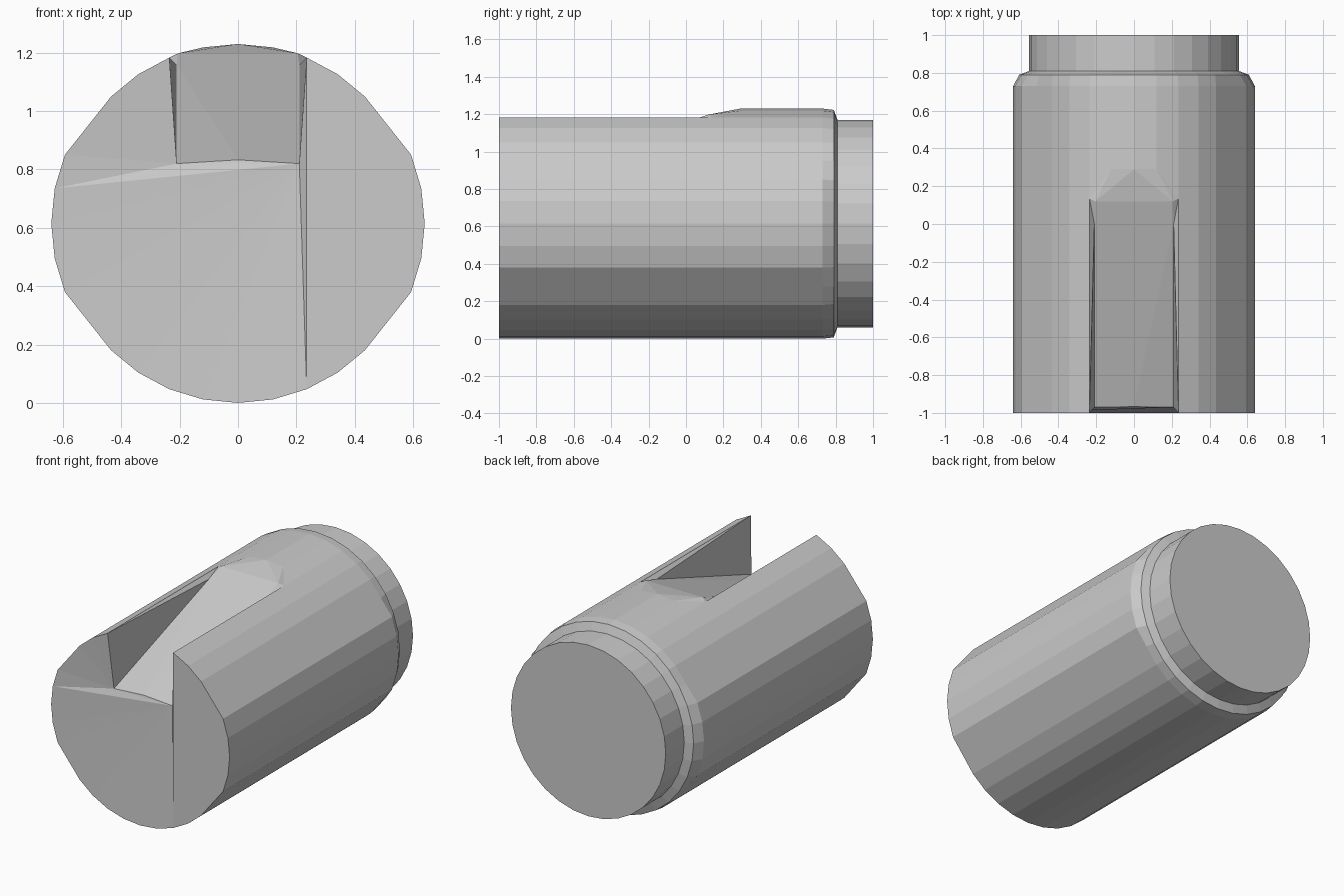
import bpy
import bmesh
from math import sin, cos, tau

cube = bpy.data.objects.get("Cube")
if cube:
    bpy.data.objects.remove(cube)

SIDES = 32
RADIUS = 0.615
bm = bmesh.new()


def ring(y, r, bulge=0.0):
    """Points around the y axis, starting at the top and going towards +x."""
    pts = []
    for i in range(SIDES):
        x, z = r * sin(tau * i / SIDES), r * cos(tau * i / SIDES)
        if bulge and abs(x) > abs(z) * 1.6:
            x += bulge * (1 if x > 0 else -1)
        pts.append((x, y, z + RADIUS))
    if bulge:
        # flat facets between the round top and bottom and the bulged sides
        for i in (5, 11, 21, 27):
            pts[i] = tuple((a + b) / 2 for a, b in zip(pts[i - 1], pts[i + 1]))
    return pts


def face(*pts):
    bm.faces.new([bm.verts.new(p) for p in pts])


def bridge(a, b, segments):
    for i in segments:
        j = (i + 1) % SIDES
        face(a[i], a[j], b[j], b[i])


front = ring(-1, RADIUS, 0.025)
rear = ring(0.73, RADIUS, 0.025)
chamfer = ring(0.79, 0.608)
neck_root = ring(0.81, 0.555)
neck_end = ring(1, 0.555)

# Barrel, leaving the top open for the slot
bridge(front, rear, range(2, 30))

# Chamfered shoulder and stepped neck
for a, b in ((rear, chamfer), (chamfer, neck_root), (neck_root, neck_end)):
    bridge(a, b, range(SIDES))
face(*neck_end)

# Key points of the ramped slot
floor = {s: (s * 0.21, -0.97, 0.82) for s in (-1, 1)}
kink = {s: (s * 0.21, 0, 1.158) for s in (-1, 1)}
ramp = {s: (s * 0.205, 0.12, 1.198) for s in (-1, 1)}
run = {s: (s * 0.12, 0.29, rear[1][2]) for s in (-1, 1)}
floor_mid = (0, -0.967, 0.833)
run_mid = (0, 0.29, rear[0][2])

# Slot walls and the surface behind the slot
for s in (-1, 1):
    edge, inner = 2 * s % SIDES, s % SIDES
    wall_end = (rear[edge][0], 0.135, rear[edge][2])
    face(floor[s], kink[s], front[edge])
    face(kink[s], wall_end, front[edge])
    face(kink[s], ramp[s], wall_end)
    face(wall_end, ramp[s], run[s])
    face(wall_end, run[s], rear[inner], rear[edge])
    face(run[s], run_mid, rear[0], rear[inner])
    face(ramp[s], run_mid, run[s])

# Slot floor and run-out facet
face(floor[-1], floor_mid, floor[1])
face(floor[-1], kink[-1], floor_mid)
face(floor[1], floor_mid, kink[1])
face(floor_mid, kink[-1], kink[1])
face(kink[-1], ramp[-1], ramp[1], kink[1])
face(ramp[-1], run_mid, ramp[1])

# Front end: flat cheek on one side, shallow dished fans on the other
face(*front[2:15])
face(floor[1], front[2], front[14])
for i in range(14, 25):
    face(floor[1], front[i], front[i + 1])
face(floor[1], front[25], floor[-1])
for i in range(25, 30):
    face(floor[-1], front[i], front[i + 1])

bmesh.ops.remove_doubles(bm, verts=bm.verts, dist=0.0001)
bmesh.ops.recalc_face_normals(bm, faces=bm.faces)
mesh = bpy.data.meshes.new("slotted_barrel")
bm.to_mesh(mesh)
bm.free()
barrel = bpy.data.objects.new("slotted_barrel", mesh)
bpy.context.collection.objects.link(barrel)
